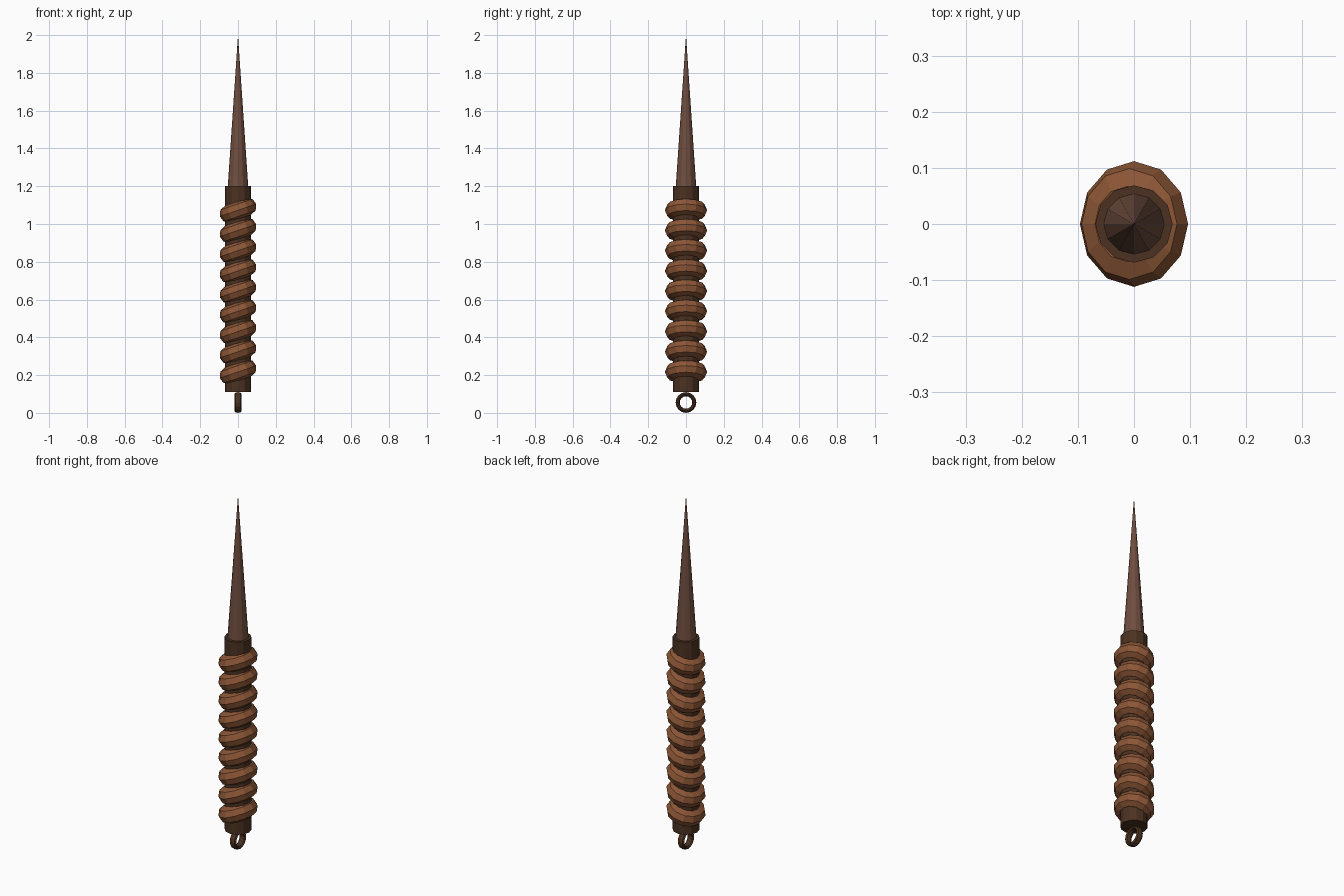
import bpy, math
from mathutils import Matrix

if "Cube" in bpy.data.objects:
    bpy.data.objects.remove(bpy.data.objects["Cube"])


def material(name, rgb):
    m = bpy.data.materials.new(name)
    m.diffuse_color = (*rgb, 1)
    m.use_nodes = True
    m.node_tree.nodes["Principled BSDF"].inputs["Base Color"].default_value = m.diffuse_color
    return m


GRIP = material("warm brown", (0.26, 0.093, 0.037))
CORE = material("dark brown", (0.07, 0.031, 0.015))
SPIKE = material("dusty brown", (0.16, 0.075, 0.05))


def finish(name, mat):
    ob = bpy.context.object
    ob.name = ob.data.name = name
    ob.data.materials.append(mat)
    return ob


def torus(name, mat, major, minor, seg, minor_seg, matrix):
    bpy.ops.mesh.primitive_torus_add(major_segments=seg, minor_segments=minor_seg,
                                     major_radius=major, minor_radius=minor)
    ob = finish(name, mat)
    ob.data.transform(matrix)
    return ob


# Handle core
bpy.ops.mesh.primitive_cylinder_add(vertices=12, radius=0.069, depth=1.09,
                                    location=(0, 0, 0.655))
finish("handle_core", CORE)

# Tapered spike
bpy.ops.mesh.primitive_cone_add(vertices=12, radius1=0.054, radius2=0, depth=0.8,
                                location=(0, 0, 1.6))
finish("spike", SPIKE)

# Nine tilted grip rings, slightly narrower in x and higher on the right
for i in range(9):
    place = (Matrix.Translation((0, 0, 0.217 + i * 0.107))
             @ Matrix.Diagonal((0.9, 1, 1, 1))
             @ Matrix.Rotation(math.radians(-17), 4, 'Y'))
    torus(f"grip_ring_{i + 1}", GRIP, 0.067, 0.045, 12, 8, place)

# Hanging loop under the handle, widened in x
loop = (Matrix.Translation((0, 0, 0.055)) @ Matrix.Diagonal((1.8, 1, 1, 1))
        @ Matrix.Rotation(math.pi / 2, 4, 'Y'))
torus("hanging_loop", CORE, 0.044, 0.011, 16, 8, loop)
